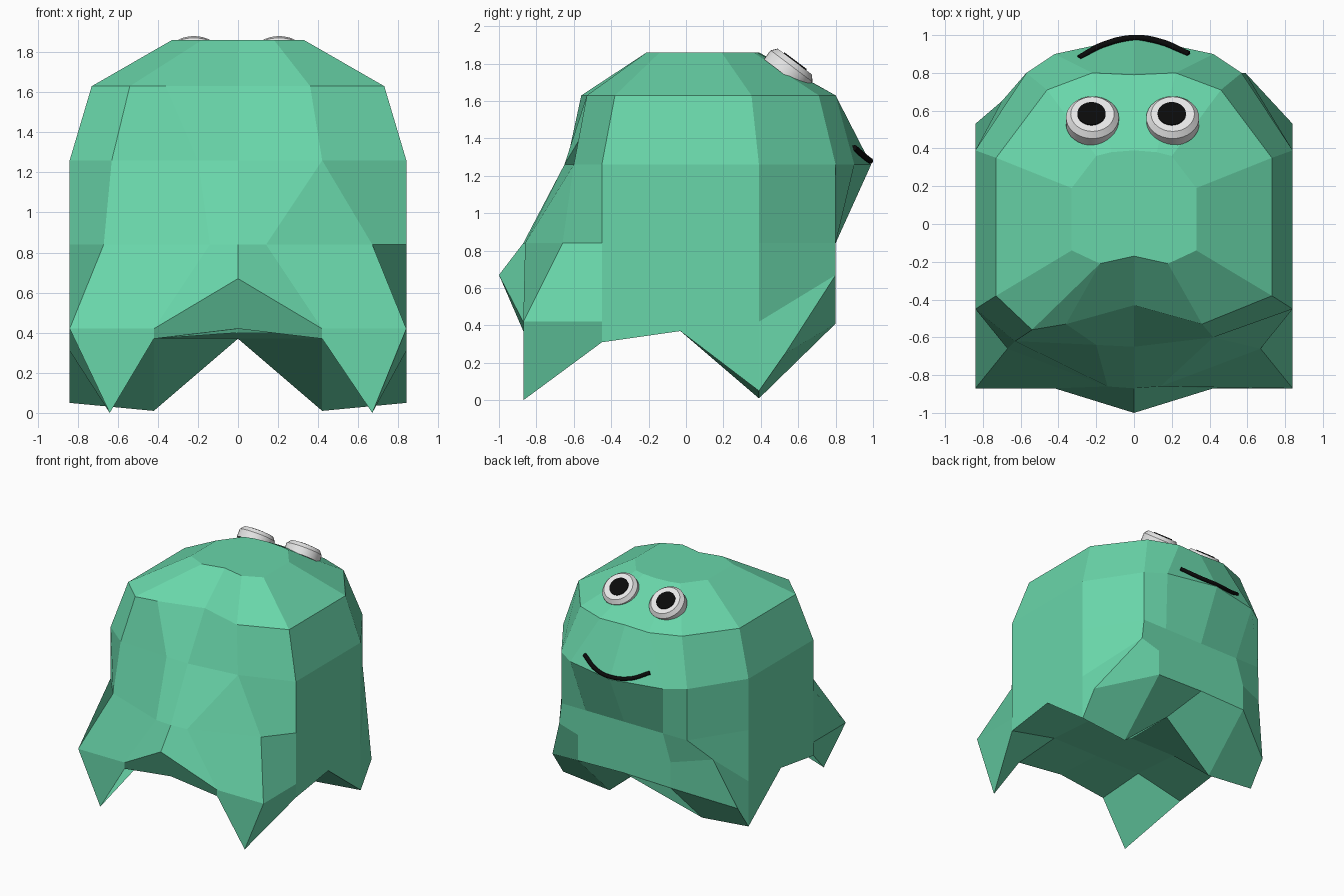
import bpy, bmesh, math
from mathutils import Vector, Matrix

cube = bpy.data.objects.get("Cube")
if cube:
    bpy.data.objects.remove(cube, do_unlink=True)


def make_material(name, colour):
    mat = bpy.data.materials.new(name)
    mat.use_nodes = True
    rgba = (*colour, 1.0)
    mat.diffuse_color = rgba
    node = next(n for n in mat.node_tree.nodes if n.type == "BSDF_PRINCIPLED")
    node.inputs["Base Color"].default_value = rgba
    return mat


mint = make_material("mint_green", (.14, .67, .4))
white = make_material("eye_white", (.8, .8, .8))
black = make_material("black", (.003, .003, .003))


def add_object(name, bm, materials):
    bmesh.ops.recalc_face_normals(bm, faces=bm.faces)
    mesh = bpy.data.meshes.new(name)
    bm.to_mesh(mesh)
    bm.free()
    for mat in materials:
        mesh.materials.append(mat)
    obj = bpy.data.objects.new(name, mesh)
    bpy.context.collection.objects.link(obj)
    return obj


# Body outlines: nine columns from the front middle round the left side to the
# back middle; the other half is mirrored, with a few uneven columns replaced.
FRONT_SIDE, FRONT_CORNER, BACK_CORNER = 1, 2, 6


def full_ring(half, z=None, uneven=None):
    half = [Vector(p if z is None else (*p, z)) for p in half]
    other = [Vector((-p.x, p.y, p.z)) for p in half]
    for column, point in (uneven or {}).items():
        other[column] = Vector(point if z is None else (*point, z))
    return half + other[-2:0:-1]


crown = full_ring(
    [(0, -.17), (.18, -.21), (.18, -.21), (.33, -.14), (.33, .03),
     (.33, .19), (.2, .36), (.12, .38), (0, .39)], 1.86)
brow = full_ring(
    [(0, -.43), (.36, -.53), (.36, -.53), (.73, -.38), (.73, -.03),
     (.73, .35), (.46, .71), (.22, .8), (0, .79)], 1.63,
    {FRONT_CORNER: (-.54, -.56)})
cheeks = full_ring(
    [(0, -.65), (.42, -.6), (.42, -.6), (.84, -.45), (.84, -.03),
     (.84, .39), (.57, .8), (.42, .9), (0, .99)], 1.26,
    {FRONT_SIDE: (-.2, -.64), FRONT_CORNER: (-.63, -.62)})
waist = full_ring(
    [(0, -.87), (.14, -.86), (.67, -.66), (.84, -.45), (.84, -.03),
     (.84, .39), (.57, .8), (.35, .8), (0, .8)], .84)
skirt = full_ring(
    [(0, -1, .67), (.42, -.87, .42), (.84, -.87, .42), (.84, -.45, .42),
     (.84, -.03, .42), (.84, .39, .42), (.59, .8, .67), (.42, .8, .62),
     (0, .8, .62)], uneven={BACK_CORNER: (-.7, .65, .66)})
hem = full_ring(
    [(0, -.87, .42), (.42, -.87, .37), (.67, -.87, 0), (.84, -.45, .31),
     (.84, -.03, .37), (.84, .39, .05), (.84, .53, .25), (.42, .8, .41),
     (0, .8, .42)], uneven={FRONT_CORNER: (-.64, -.87, 0)})


def build_body():
    bm = bmesh.new()
    rings = [[bm.verts.new(p) for p in ring]
             for ring in (crown, brow, cheeks, waist, skirt, hem)]
    count = len(rings[0])
    for upper, lower in zip(rings, rings[1:]):
        for i in range(count):
            j = (i + 1) % count
            bm.faces.new((upper[i], lower[i], lower[j], upper[j]))
    bm.faces.new(rings[0])

    # Underside: a square grid joined to the hem, dipping into the back legs
    rim = rings[-1]
    grid = [[rim[i] for i in (-2, -1, 0, 1, 2)]]
    inner_rows = ((-.45, .4, .4), (-.03, .37, .37), (.39, .01, .37))
    for k, (y, z_side, z_mid) in enumerate(inner_rows):
        middle = [bm.verts.new((x, y, z)) for x, z in
                  ((-.42, z_side), (0, z_mid), (.42, z_side))]
        grid.append([rim[-3 - k], *middle, rim[3 + k]])
    grid.append([rim[i] for i in (10, 9, 8, 7, 6)])
    for row, following in zip(grid, grid[1:]):
        for c in range(len(row) - 1):
            bm.faces.new((row[c], row[c + 1], following[c + 1], following[c]))

    bmesh.ops.remove_doubles(bm, verts=bm.verts, dist=.001)
    return add_object("body", bm, [mint])


build_body()


# Eyes: bevelled discs tilted to sit on the brow, each with a raised pupil
def lathe(bm, profile, sides=32):
    loops = []
    for radius, height in profile:
        loops.append([bm.verts.new((radius * math.cos(a), radius * math.sin(a), height))
                      for a in (math.tau * s / sides for s in range(sides))])
    for lower, upper in zip(loops, loops[1:]):
        for s in range(sides):
            t = (s + 1) % sides
            bm.faces.new((lower[s], lower[t], upper[t], upper[s]))
    bm.faces.new(loops[0])
    bm.faces.new(loops[-1])


def build_eye_part(name, x, profile, mat):
    bm = bmesh.new()
    lathe(bm, profile)
    place = Matrix.Translation((x, .54, 1.755)) @ Matrix.Rotation(math.radians(-37), 4, "X")
    bm.transform(place)
    obj = add_object(name, bm, [mat])
    bpy.ops.object.select_all(action="DESELECT")
    obj.select_set(True)
    bpy.context.view_layer.objects.active = obj
    bpy.ops.object.shade_smooth_by_angle(angle=math.radians(25))


for side, x in (("left", .205), ("right", -.22)):
    build_eye_part(side + "_eye", x, [(.14, -.02), (.14, .04), (.115, .07)], white)
    build_eye_part(side + "_pupil", x - .005, [(.075, .065), (.075, .076)], black)


# Mouth: a round tube swept along a smile
def build_mouth():
    curve = bpy.data.curves.new("mouth", "CURVE")
    curve.dimensions = "3D"
    curve.bevel_depth = .016
    curve.bevel_resolution = 2
    curve.use_fill_caps = True
    points = [(-.29, .88, 1.35), (-.16, .95, 1.295), (0, .985, 1.28),
              (.14, .965, 1.295), (.29, .9, 1.35)]
    spline = curve.splines.new("BEZIER")
    spline.bezier_points.add(len(points) - 1)
    for knot, point in zip(spline.bezier_points, points):
        knot.co = point
        knot.handle_left_type = knot.handle_right_type = "AUTO"
    curve.materials.append(black)
    obj = bpy.data.objects.new("mouth", curve)
    bpy.context.collection.objects.link(obj)


build_mouth()
